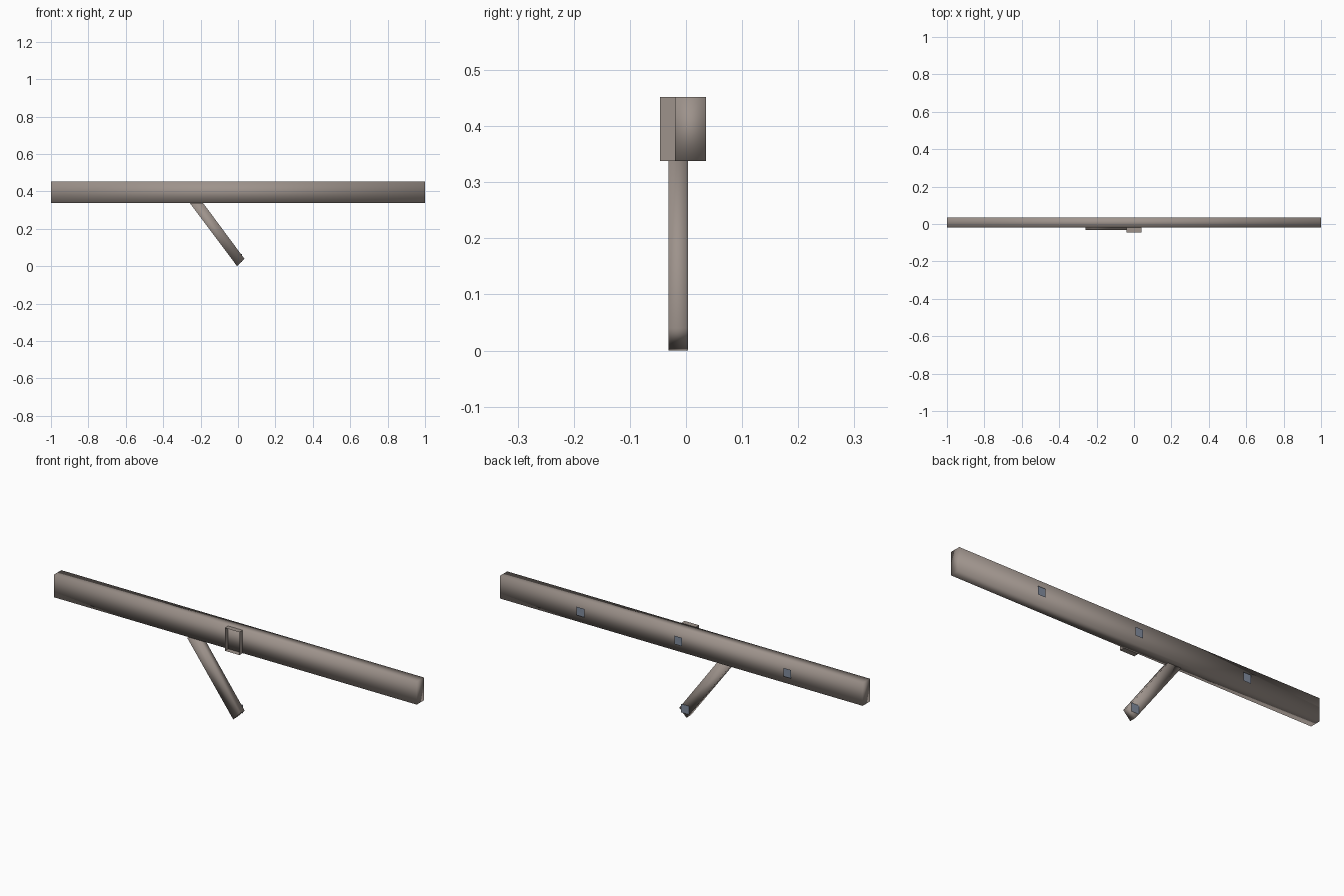
import bpy

if "Cube" in bpy.data.objects:
    bpy.data.objects.remove(bpy.data.objects["Cube"])


def material(name, color):
    m = bpy.data.materials.new(name)
    m.diffuse_color = (*color, 1)
    m.use_nodes = True
    m.node_tree.nodes["Principled BSDF"].inputs["Base Color"].default_value = m.diffuse_color
    return m


wood = material("wood", (0.34, 0.29, 0.26))
steel = material("steel", (0.22, 0.26, 0.34))


def mesh_object(name, verts, faces, mat, smooth=False):
    me = bpy.data.meshes.new(name)
    me.from_pydata(verts, [], faces)
    me.materials.append(mat)
    for p in me.polygons:
        p.use_smooth = smooth
    ob = bpy.data.objects.new(name, me)
    bpy.context.collection.objects.link(ob)
    return ob


def prism(name, profile, y0, y1, mat, caps=True, smooth=False):
    """Extrude a counter-clockwise x-z profile from y0 to y1."""
    n = len(profile)
    verts = [(x, y, z) for y in (y0, y1) for x, z in profile]
    faces = [(i, i + n, (i + 1) % n + n, (i + 1) % n) for i in range(n)]
    if caps:
        faces += [tuple(range(n)), tuple(reversed(range(n, 2 * n)))]
    return mesh_object(name, verts, faces, mat, smooth)


def rect(x0, x1, z0, z1):
    return [(x0, z0), (x1, z0), (x1, z1), (x0, z1)]


# Long horizontal beam
prism("beam", rect(-1, 1, 0.338, 0.452), -0.02, 0.036, wood, smooth=True)

# Slanted leg, cut level under the beam
prism("leg", [(-0.005, 0.0), (0.034, 0.04), (-0.187, 0.338), (-0.258, 0.338)],
      -0.031, 0.004, wood, smooth=True)

# Open-fronted collar in the middle of the beam
prism("collar", rect(-0.04, 0.04, 0.338, 0.452), -0.046, -0.02, wood, caps=False)


# Thin square plates on the back of the beam and the foot of the leg
def plate(name, x, y, z, s=0.021):
    verts = [(px, y, pz) for px, pz in rect(x - s, x + s, z - s, z + s)]
    mesh_object(name, verts, [(3, 2, 1, 0)], steel)


for i, x in enumerate((-0.59, 0.01, 0.55)):
    plate(f"beam_plate_{i + 1}", x, 0.046, 0.395)
plate("leg_plate", 0.0, 0.008, 0.043)
